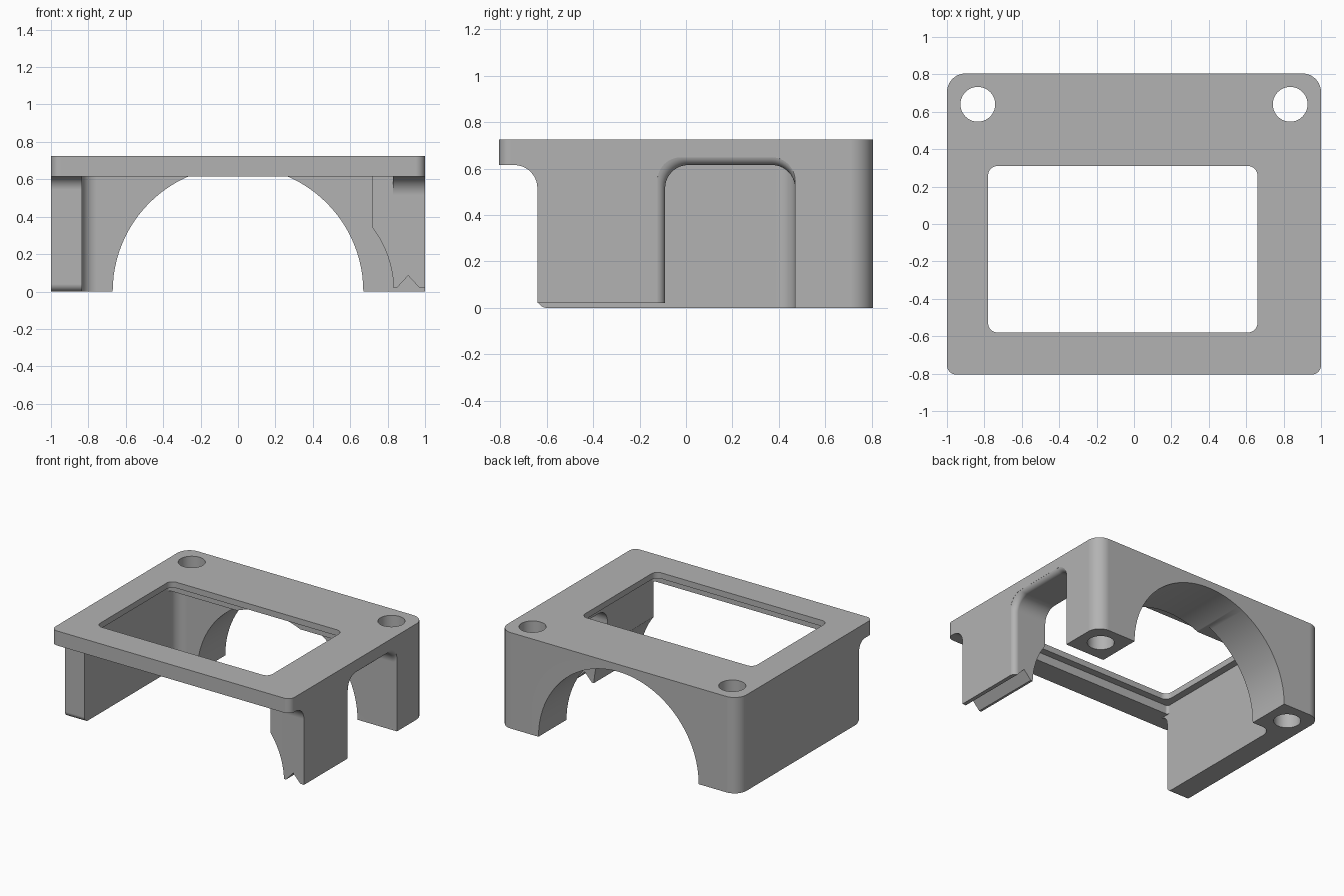
import bpy, bmesh, math
from mathutils import Vector

cube = bpy.data.objects.get("Cube")
if cube:
    bpy.data.objects.remove(cube, do_unlink=True)

grey = bpy.data.materials.new("plain grey")
grey.use_nodes = True
colour = (0.45, 0.45, 0.45, 1)
grey.diffuse_color = colour
grey.node_tree.nodes["Principled BSDF"].inputs["Base Color"].default_value = colour

# Placement of a 2D point (u, v) at depth w, by extrusion axis
PLACE = {
    "x": lambda u, v, w: Vector((w, u, v)),
    "y": lambda u, v, w: Vector((u, w, v)),
    "z": lambda u, v, w: Vector((u, v, w)),
}


def arc(cu, cv, r, start, end, steps=10):
    angles = [math.radians(start + (end - start) * i / steps) for i in range(steps + 1)]
    return [(cu + r * math.cos(a), cv + r * math.sin(a)) for a in angles]


def rounded(u0, u1, v0, v1, low, high):
    """Rectangle outline with separate radii for its low and high corners."""
    return (arc(u1 - high, v1 - high, high, 0, 90)
            + arc(u0 + high, v1 - high, high, 90, 180)
            + arc(u0 + low, v0 + low, low, 180, 270)
            + arc(u1 - low, v0 + low, low, 270, 360))


def loft(name, rings, axis):
    """Closed solid through equal-length outlines, given as (points, depth)."""
    bm = bmesh.new()
    loops = [[bm.verts.new(PLACE[axis](u, v, w)) for u, v in pts] for pts, w in rings]
    n = len(loops[0])
    for a, b in zip(loops, loops[1:]):
        for i in range(n):
            j = (i + 1) % n
            bm.faces.new((a[i], a[j], b[j], b[i]))
    bm.faces.new(loops[0])
    bm.faces.new(loops[-1])
    bmesh.ops.recalc_face_normals(bm, faces=bm.faces)
    mesh = bpy.data.meshes.new(name)
    bm.to_mesh(mesh)
    bm.free()
    mesh.materials.append(grey)
    obj = bpy.data.objects.new(name, mesh)
    bpy.context.collection.objects.link(obj)
    return obj


def prism(name, pts, axis, lo, hi):
    return loft(name, [(pts, lo), (pts, hi)], axis)


TOP, UNDER, FRONT, BLOCK = 0.725, 0.615, -0.64, 0.47

# Housing block with rounded vertical corners
body = prism("housing_frame", rounded(-1, 1, -0.805, 0.805, 0.05, 0.1), "z", 0, TOP)
cutters = []


def cut(*args):
    cutters.append(prism(*args))


# Inner cavity, with a fillet where the right wall meets the rear block
cut("cavity_cutter",
    [(0.72, -0.95), (0.72, BLOCK)] + arc(-0.755, BLOCK - 0.08, 0.08, 90, 180)
    + [(-0.835, -0.95)], "z", -0.1, UNDER)


# Undercuts in front of the side walls, filleted below the plate
def undercut(name, r, bottom, lo, hi):
    cut(name, bottom + arc(FRONT - r, UNDER - r, r, 0, 90) + [(-1, UNDER), (-1, -0.1)],
        "x", lo, hi)


undercut("right_undercut_cutter", 0.07,
         [(-0.6, -0.1)] + arc(-0.6, 0.04, 0.04, 270, 180), -1.1, -0.7)
undercut("left_undercut_cutter", 0.1, [(FRONT, -0.1)], 0.82, 1.1)
cut("left_inner_undercut_cutter",
    [(-1, -0.1), (FRONT, -0.1), (FRONT, UNDER), (-1, UNDER)], "x", 0.6, 0.83)

# Curved inner face and V-grooved foot of the left front wall
cut("left_foot_cutter",
    [(0.6, -0.1), (0.6, 0.34)] + arc(0.265, 0, 0.568, 36.8, 2)
    + [(0.85, 0.02), (0.91, 0.085), (0.97, 0.02), (1.1, 0.02), (1.1, -0.1)],
    "y", -0.95, -0.05)


# Side opening, flared where it meets the outer face
def opening(o):
    y0, z1, r = -0.09 - o, UNDER + o, 0.1
    return ([(y0, -0.1), (BLOCK, -0.1)] + arc(BLOCK - r, z1 - r, r, 0, 90)
            + arc(y0 + r, z1 - r, r, 90, 180))


FLARE = 0.04
rings = [(opening(0), 0.6)]
for i in range(9):
    a = math.radians(10 * i)
    rings.append((opening(FLARE * (1 - math.cos(a))), 1 - FLARE + FLARE * math.sin(a)))
rings.append((opening(FLARE), 1.1))
cutters.append(loft("side_opening_cutter", rings, "x"))

# Rear arch
cut("arch_cutter", arc(0, 0, 0.67, 0, 180, 48) + [(-0.67, -0.1), (0.67, -0.1)],
    "y", 0.3, 0.95)

# Screw holes through the rear posts
for side in (-1, 1):
    cut("screw_hole_cutter", arc(side * 0.835, 0.64, 0.093, 0, 360, 40)[:-1],
        "z", -0.1, 0.9)

# Window and the wider recess beneath its lip
cut("window_cutter", rounded(-0.78, 0.66, -0.58, 0.31, 0.05, 0.05), "z", 0.3, 0.9)
cut("recess_cutter", rounded(-0.835, 0.72, -0.635, 0.365, 0.02, 0.02), "z", 0.3, 0.68)

for c in cutters:
    c.hide_render = True
    mod = body.modifiers.new(c.name, "BOOLEAN")
    mod.operation = "DIFFERENCE"
    mod.solver = "EXACT"
    mod.object = c

# Bake the cuts and remove the cutters
bpy.context.view_layer.update()
evaluated = body.evaluated_get(bpy.context.evaluated_depsgraph_get())
mesh = bpy.data.meshes.new_from_object(evaluated)
body.modifiers.clear()
body.data = mesh
mesh.name = "housing_frame"
mesh.materials.clear()
mesh.materials.append(grey)
for poly in mesh.polygons:
    poly.material_index = 0
for c in cutters:
    bpy.data.objects.remove(c, do_unlink=True)

# Smooth fillets, crisp edges, flat large faces
bpy.ops.object.select_all(action="DESELECT")
body.select_set(True)
bpy.context.view_layer.objects.active = body
bpy.ops.object.shade_smooth_by_angle(angle=math.radians(30))
weighted = body.modifiers.new("face_weighted_normals", "WEIGHTED_NORMAL")
weighted.keep_sharp = True
